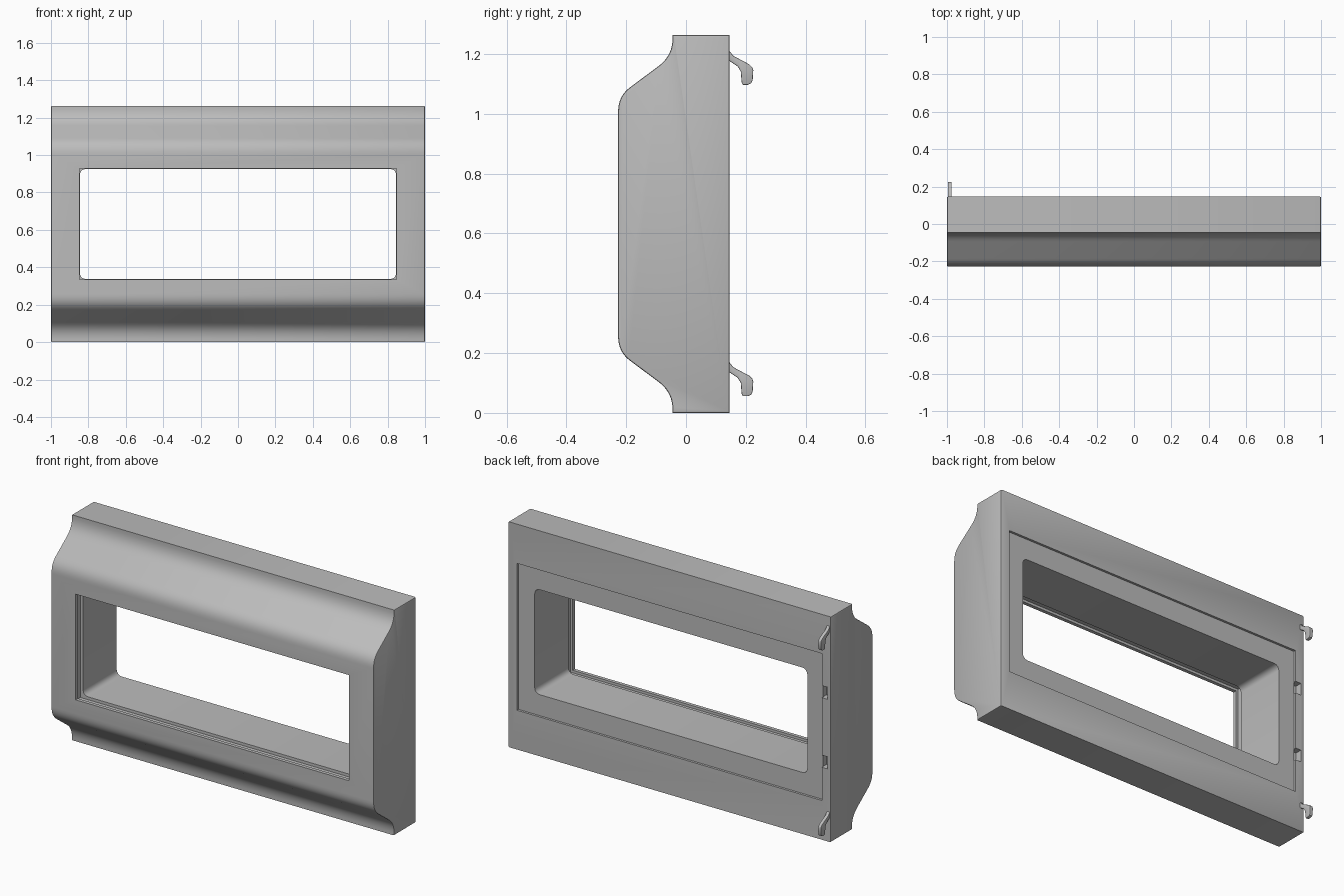
import bpy, bmesh, math
from mathutils import Vector

default = bpy.data.objects.get("Cube")
if default:
    bpy.data.objects.remove(default, do_unlink=True)

HEIGHT, BACK, FRONT = 1.263, 0.146, -0.227
MID = HEIGHT / 2

grey = bpy.data.materials.new("plain_grey")
grey.use_nodes = True
grey.diffuse_color = (0.5, 0.5, 0.5, 1)
grey.node_tree.nodes["Principled BSDF"].inputs["Base Color"].default_value = (0.5, 0.5, 0.5, 1)


def prism(name, points, vector, bevel=0.0):
    """Extrude a closed outline along a vector, optionally softening its end edges."""
    bm = bmesh.new()
    face = bm.faces.new([bm.verts.new(p) for p in points])
    ends = list(face.edges)
    out = bmesh.ops.extrude_face_region(bm, geom=[face], use_keep_orig=True)["geom"]
    ends += [g for g in out if isinstance(g, bmesh.types.BMEdge)]
    bmesh.ops.translate(bm, vec=vector, verts=[g for g in out if isinstance(g, bmesh.types.BMVert)])
    bmesh.ops.recalc_face_normals(bm, faces=bm.faces)
    if bevel:
        bmesh.ops.bevel(bm, geom=ends, offset=bevel, segments=2, profile=0.5, affect='EDGES')
    mesh = bpy.data.meshes.new(name)
    bm.to_mesh(mesh)
    bm.free()
    mesh.materials.append(grey)
    obj = bpy.data.objects.new(name, mesh)
    bpy.context.collection.objects.link(obj)
    return obj


def block(name, x0, x1, y0, y1, z0, z1):
    points = [(x0, y0, z0), (x1, y0, z0), (x1, y0, z1), (x0, y0, z1)]
    return prism(name, points, (0, y1 - y0, 0))


def bezier(a, b, c, d, steps=8):
    """Points on a cubic curve from a to d."""
    a, b, c, d = map(Vector, (a, b, c, d))
    return [a * (1 - t) ** 3 + b * 3 * t * (1 - t) ** 2 + c * 3 * t * t * (1 - t) + d * t ** 3
            for t in (i / steps for i in range(steps + 1))]


def smooth(obj):
    bpy.ops.object.select_all(action='DESELECT')
    obj.select_set(True)
    bpy.context.view_layer.objects.active = obj
    bpy.ops.object.shade_smooth_by_angle(angle=math.radians(30))


# Housing: ogee side profile, mirrored top to bottom
upper = [Vector((BACK, HEIGHT)), Vector((-0.045, HEIGHT))]
upper += bezier((-0.045, 1.245), (-0.048, 1.205), (-0.064, 1.18), (-0.095, 1.157))
upper += bezier((-0.185, 1.09), (-0.212, 1.07), (FRONT, 1.045), (FRONT, 1.005))
profile = upper + [Vector((p.x, HEIGHT - p.y)) for p in reversed(upper)]
housing = prism("housing", [(-1, p.x, p.y) for p in profile], (2, 0, 0), 0.006)

# Window tunnel with rounded corners
half_w, half_h, radius = 0.845, 0.294, 0.03
tunnel = []
for quarter, (sx, sz) in enumerate([(1, 1), (-1, 1), (-1, -1), (1, -1)]):
    for step in range(5):
        angle = math.radians(90 * quarter + 22.5 * step)
        tunnel.append((sx * (half_w - radius) + radius * math.cos(angle), -0.18,
                       MID + sz * (half_h - radius) + radius * math.sin(angle)))

cutters = [
    prism("tunnel_cutter", tunnel, (0, 0.5, 0)),
    # Square front opening, and the glazing groove behind its lip
    block("opening_cutter", -0.848, 0.848, -0.3, -0.17, MID - 0.296, MID + 0.296),
    block("groove_cutter", -0.862, 0.862, -0.207, -0.165, MID - 0.31, MID + 0.31),
    # Shallow recess on the back
    block("recess_cutter", -0.945, 0.945, BACK - 0.013, 0.3, 0.22, 1.043),
]
# Latch slots beside the recess
for z in (0.44, 0.83):
    cutters.append(block("slot_cutter", -0.98, -0.944, BACK - 0.04, 0.3, z - 0.034, z + 0.034))

for cutter in cutters:
    cutter.hide_render = True
    mod = housing.modifiers.new(cutter.name, 'BOOLEAN')
    mod.operation, mod.solver, mod.object = 'DIFFERENCE', 'EXACT', cutter
graph = bpy.context.evaluated_depsgraph_get()
result = bpy.data.meshes.new_from_object(housing.evaluated_get(graph))
housing.modifiers.clear()
housing.data = result
for cutter in cutters:
    bpy.data.objects.remove(cutter, do_unlink=True)
smooth(housing)

# Two hanging hooks on the back right edge
hook = [(0.135, 1.215), (0.146, 1.209), (0.158, 1.194), (0.18, 1.182), (0.212, 1.165),
        (0.222, 1.155), (0.225, 1.145), (0.223, 1.113), (0.218, 1.102), (0.208, 1.097),
        (0.19, 1.097), (0.186, 1.105), (0.183, 1.142), (0.172, 1.159), (0.146, 1.176),
        (0.135, 1.18)]
for name, drop in (("upper_hook", 0), ("lower_hook", 1.041)):
    smooth(prism(name, [(-0.994, y, z - drop) for y, z in hook], (0.019, 0, 0), 0.003))
